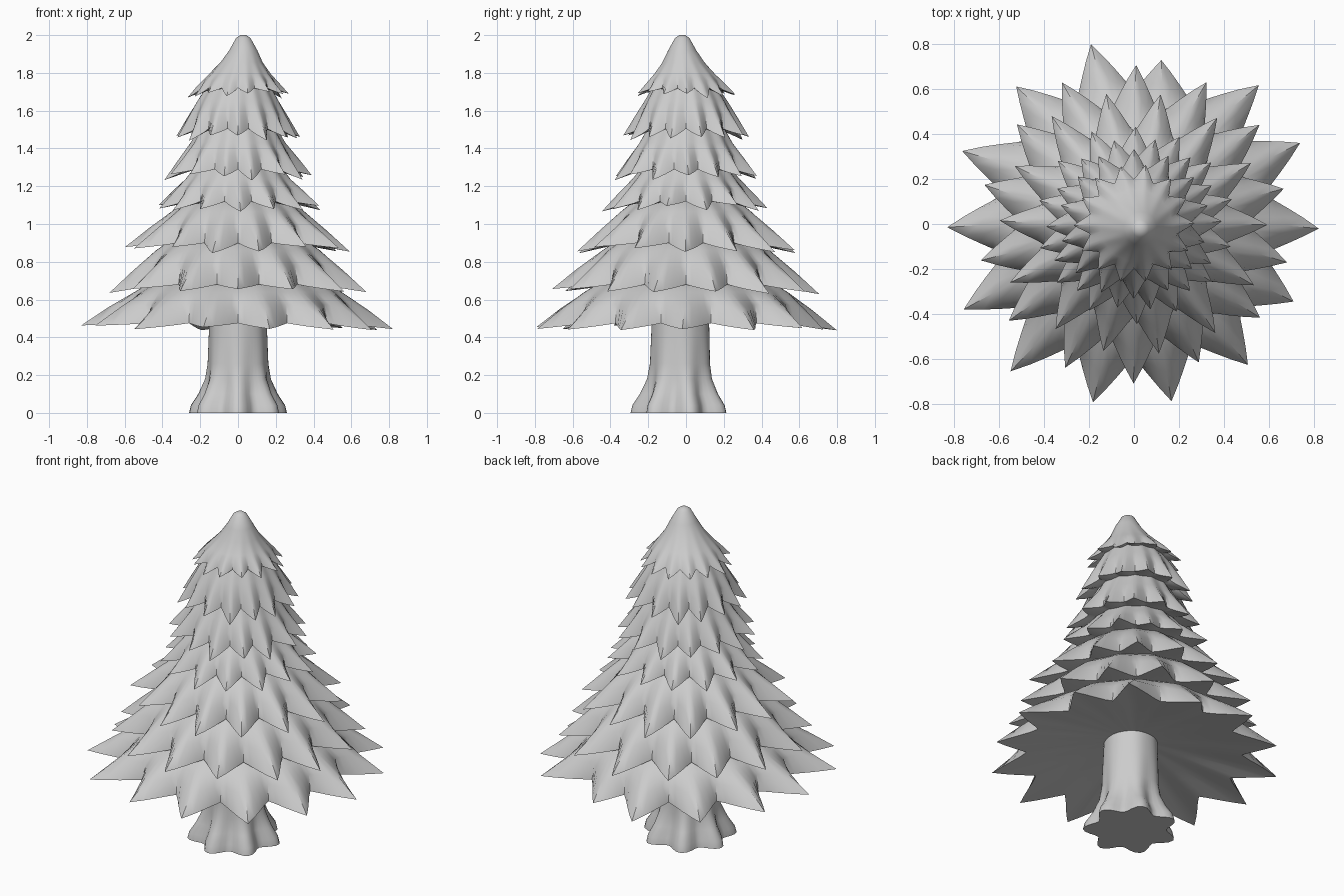
import bpy, bmesh, math, random

if "Cube" in bpy.data.objects:
    bpy.data.objects.remove(bpy.data.objects["Cube"])

random.seed(4)
SPIKES, SUB = 14, 8
N = SPIKES * SUB


def loft(name, rings, angle):
    """Skin a list of point rings into one capped, smooth-shaded object."""
    bm = bmesh.new()
    rows = [[bm.verts.new(p) for p in ring] for ring in rings]
    for a, b in zip(rows, rows[1:]):
        n = len(a)
        for i in range(n):
            j = (i + 1) % n
            bm.faces.new((a[i], a[j], b[j], b[i]))
    bm.faces.new(rows[0])
    bm.faces.new(rows[-1])
    bmesh.ops.recalc_face_normals(bm, faces=bm.faces[:])
    me = bpy.data.meshes.new(name)
    bm.to_mesh(me)
    bm.free()
    ob = bpy.data.objects.new(name, me)
    bpy.context.collection.objects.link(ob)
    bpy.context.view_layer.objects.active = ob
    ob.select_set(True)
    bpy.ops.object.shade_smooth_by_angle(angle=math.radians(angle))
    ob.select_set(False)
    return ob


def tier(name, tip, valley, upper, inner, odd, turn=None, reach=None):
    """Skirt of pointed boughs: tip/valley/inner are (r, z), upper is (r, z, ripple)."""
    jr = reach or [random.uniform(-0.035, 0.02) for _ in range(SPIKES)]
    jz = [random.uniform(-0.02, 0.015) for _ in range(SPIKES)]
    ja = turn or [random.uniform(-2, 2) for _ in range(SPIKES)]
    rings = [[] for _ in range(len(upper) + 4)]
    for i in range(N):
        k = ((i + SUB // 2) // SUB) % SPIKES
        u = abs(((i + SUB // 2) % SUB) / (SUB / 2) - 1)    # 0 at tip, 1 at valley
        f = (1 - u) ** 1.3
        a0 = 2 * math.pi * (i / SUB + (0.5 if odd else 0)) / SPIKES
        swing = math.radians(ja[k]) * (1 - u)

        def pt(r, z, t):
            s = min(1, max(0, (z - 1.72) / 0.2))           # crown leans a little
            a = a0 + swing * t
            return (r * math.cos(a) + 0.028 * s, r * math.sin(a) - 0.02 * s, z)

        wave = math.cos(math.pi * u)
        rr = valley[0] + (tip[0] * (1 + jr[k]) - valley[0]) * f
        rz = valley[1] + (tip[1] + jz[k] - valley[1]) * (1 - u)
        col = [pt(r + w * wave, z, 0) for r, z, w in upper]
        # puffed band just above the rim, fuller between the tips
        m = upper[-1]
        puff = 0.03 * valley[0] * (1 - 0.7 * f)
        col.append(pt(rr * 0.5 + m[0] * 0.5 + puff, rz * 0.5 + m[1] * 0.5 + puff, 0.5))
        col.append(pt(rr, rz, 1))
        # underside
        col.append(pt(rr * 0.6 + inner[0] * 0.4, rz * 0.6 + inner[1] * 0.4, 0.6))
        col.append(pt(*inner, 0))
        for ring, p in zip(rings, col):
            ring.append(p)
    return loft(name, rings, 48)


# Boughs, bottom to top
tiers = [
    ((0.83, 0.455), (0.60, 0.475), [(0.36, 0.75, 0), (0.54, 0.64, .008)], (0.13, 0.55)),
    ((0.70, 0.645), (0.505, 0.68), [(0.28, 0.97, 0), (0.435, 0.86, .008)], (0.38, 0.69)),
    ((0.60, 0.865), (0.41, 0.90), [(0.23, 1.16, 0), (0.345, 1.065, .008)], (0.29, 0.91)),
    ((0.445, 1.085), (0.32, 1.12), [(0.20, 1.34, 0), (0.275, 1.24, .007)], (0.24, 1.12)),
    ((0.385, 1.25), (0.285, 1.29), [(0.18, 1.55, 0), (0.245, 1.43, .006)], (0.21, 1.295)),
    ((0.335, 1.46), (0.25, 1.505), [(0.15, 1.76, 0), (0.215, 1.65, .005)], (0.18, 1.51)),
    ((0.265, 1.685), (0.20, 1.72),
     [(0.015, 2.0, 0), (0.038, 1.985, 0), (0.074, 1.92, 0), (0.112, 1.855, 0),
      (0.16, 1.795, .003)], (0.15, 1.72)),
]
# The widest skirt has uneven tips: swing in degrees and change of reach
low_turn = [-1.4, .3, -3.4, 3.4, .6, 2, 2.7, 1, .9, -1.4, -.1, -.9, .4, -.2]
low_reach = [-.01, -.01, 0, -.11, -.01, -.03, 0, 0, .02, .03, -.02, -.03, -.03, -.05]
for n, (tip, valley, upper, inner) in enumerate(tiers):
    jitter = (low_turn, low_reach) if n == 0 else ()
    tier(f"bough_tier_{n + 1}", tip, valley, upper, inner, n % 2 == 1, *jitter)

# Trunk with seven flared roots
trunk = []
for r, z, lobe in [(0.232, 0, .034), (0.224, 0.04, .032), (0.192, 0.10, .024),
                   (0.168, 0.18, .010), (0.159, 0.26, .004), (0.154, 0.42, .002),
                   (0.147, 0.60, 0)]:
    ring = []
    for i in range(56):
        a = 2 * math.pi * i / 56
        q = r + lobe * math.cos(7 * (a + math.pi / 2))
        ring.append((q * math.cos(a), q * math.sin(a) - 0.028, z))
    trunk.append(ring)
loft("trunk", trunk, 50)
